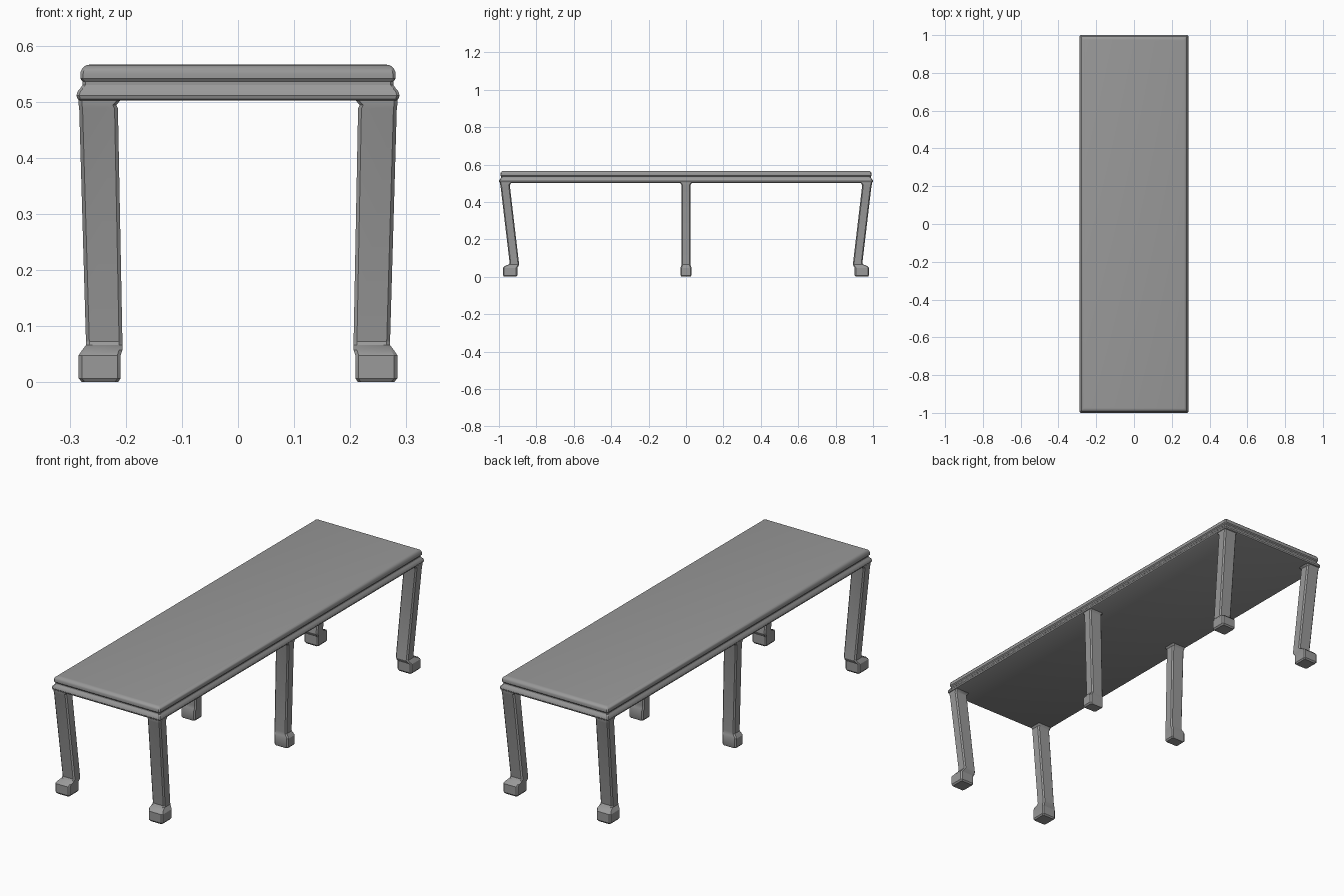
import bpy, bmesh, math

if "Cube" in bpy.data.objects:
    bpy.data.objects.remove(bpy.data.objects["Cube"], do_unlink=True)

grey = bpy.data.materials.new("plain grey")
grey.use_nodes = True
colour = (0.32, 0.32, 0.32, 1)
grey.diffuse_color = colour
grey.node_tree.nodes["Principled BSDF"].inputs["Base Color"].default_value = colour


def loft(name, rings):
    """Skin a stack of chamfered rectangles (x0, x1, y0, y1, z, chamfer)."""
    bm = bmesh.new()
    loops = []
    for x0, x1, y0, y1, z, c in rings:
        outline = [(x0 + c, y0), (x1 - c, y0), (x1, y0 + c), (x1, y1 - c),
                   (x1 - c, y1), (x0 + c, y1), (x0, y1 - c), (x0, y0 + c)]
        loops.append([bm.verts.new((x, y, z)) for x, y in outline])
    for low, high in zip(loops, loops[1:]):
        for i in range(8):
            j = (i + 1) % 8
            bm.faces.new((low[i], low[j], high[j], high[i]))
    bm.faces.new(loops[0][::-1])
    bm.faces.new(loops[-1])
    bmesh.ops.recalc_face_normals(bm, faces=bm.faces[:])
    mesh = bpy.data.meshes.new(name)
    bm.to_mesh(mesh)
    bm.free()
    mesh.materials.append(grey)
    obj = bpy.data.objects.new(name, mesh)
    bpy.context.collection.objects.link(obj)
    bpy.ops.object.select_all(action='DESELECT')
    obj.select_set(True)
    bpy.context.view_layer.objects.active = obj
    bpy.ops.object.shade_smooth_by_angle(angle=math.radians(32))
    return obj


# Tabletop: moulded edge as (inset, height), with a rounded upper lip
moulding = [(0.006, 0.502), (0.002, 0.505), (0, 0.511), (0.002, 0.518), (0.007, 0.524),
            (0.011, 0.530), (0.011, 0.536), (0.007, 0.541), (0.007, 0.549)]
for step in range(1, 6):
    a = math.radians(18 * step)
    moulding.append((0.007 + 0.017 * (1 - math.cos(a)), 0.549 + 0.017 * math.sin(a)))
W, L = 0.288, 1.0
loft("tabletop", [(-W + d, W - d, -L + d, L - d, z, 0.005) for d, z in moulding])

# Leg sections: x inner, x outer, height, chamfer; y ranges for end and middle legs
x_part = [(0.214, 0.278, 0, 0.005), (0.209, 0.284, 0.007, 0.006), (0.209, 0.284, 0.048, 0.006),
          (0.206, 0.278, 0.057, 0.006), (0.206, 0.271, 0.066, 0.006), (0.206, 0.271, 0.073, 0.006),
          (0.214, 0.283, 0.488, 0.006), (0.217, 0.284, 0.494, 0.006), (0.209, 0.284, 0.503, 0.006)]
y_end = [(0.907, 0.973), (0.902, 0.978), (0.902, 0.978), (0.896, 0.970), (0.892, 0.948),
         (0.893, 0.943), (0.942, 0.992), (0.940, 0.994), (0.932, 0.994)]
y_mid = [(-h, h) for h in (0.025, 0.029, 0.029, 0.026, 0.024, 0.024, 0.024, 0.026, 0.032)]


def leg(name, sx, sy, y_part):
    rings = []
    for (xa, xb, z, c), (ya, yb) in zip(x_part, y_part):
        x0, x1 = sorted((xa * sx, xb * sx))
        y0, y1 = sorted((ya * sy, yb * sy))
        rings.append((x0, x1, y0, y1, z, c))
    loft(name, rings)


for side, sx in (("left", 1), ("right", -1)):
    leg("front_leg_" + side, sx, -1, y_end)
    leg("middle_leg_" + side, sx, 1, y_mid)
    leg("back_leg_" + side, sx, 1, y_end)
